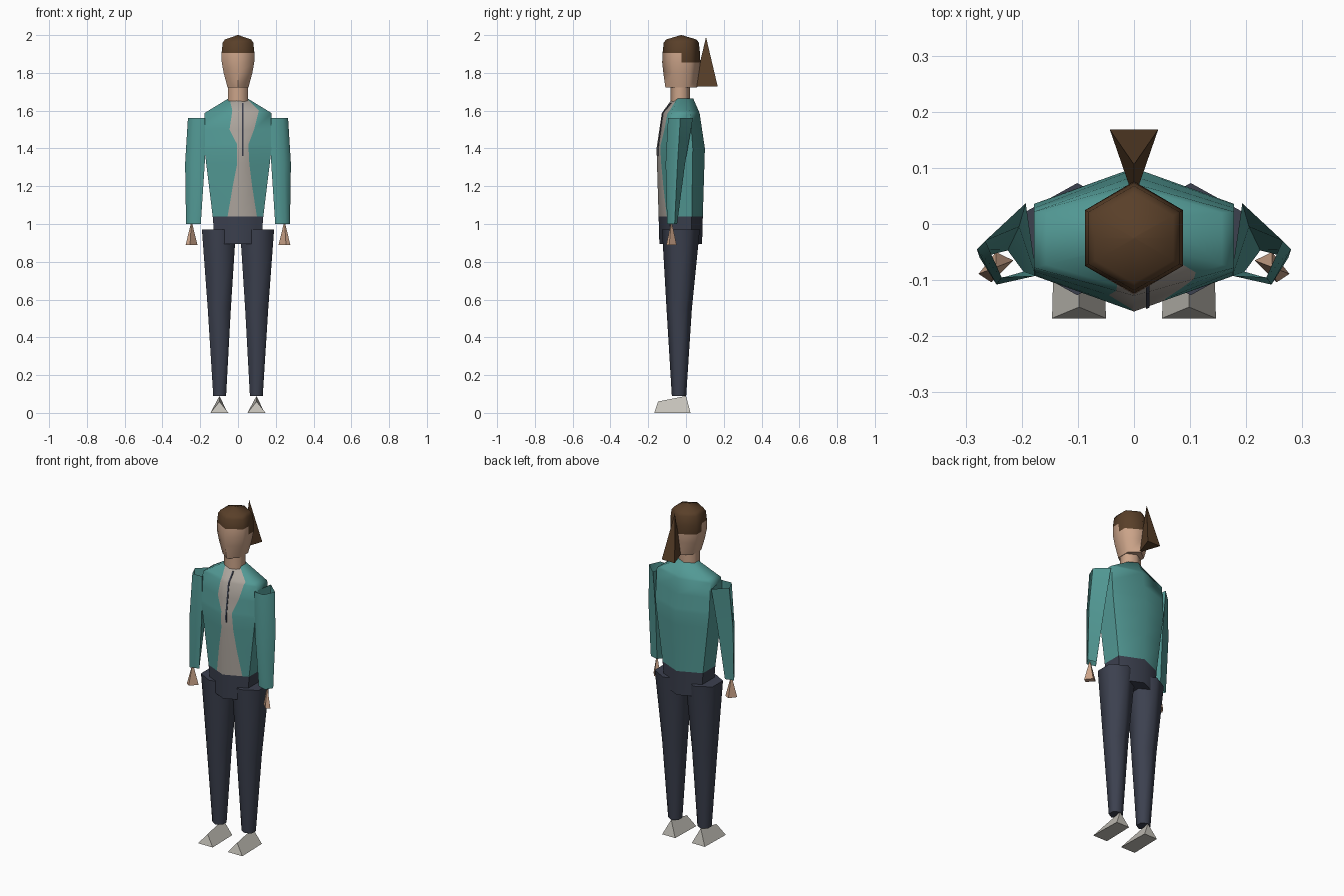
import bpy, bmesh
from math import sin, cos, radians
from mathutils import Vector

cube = bpy.data.objects.get("Cube")
if cube:
    bpy.data.objects.remove(cube, do_unlink=True)


def material(name, r, g, b):
    m = bpy.data.materials.new(name)
    m.use_nodes = True
    m.diffuse_color = (r, g, b, 1)
    m.node_tree.nodes["Principled BSDF"].inputs["Base Color"].default_value = (r, g, b, 1)
    return m


teal = material("teal jacket", 0.085, 0.32, 0.30)
grey = material("grey shirt", 0.42, 0.38, 0.34)
navy = material("navy trousers", 0.045, 0.052, 0.078)
skin = material("skin", 0.60, 0.37, 0.25)
brown = material("brown hair", 0.10, 0.05, 0.022)
white = material("pale shoes", 0.55, 0.53, 0.48)


def hexagon(z, w, d, cx, cy):
    """Six-sided ring with a point at the front; w is half width, d half depth."""
    angles = [radians(60 * k) for k in range(6)]
    return [Vector((cx + w / cos(radians(30)) * sin(a), cy - d * cos(a), z)) for a in angles]


def loft(name, rings, mats, rule=None, caps=True, smooth=65, split=None):
    """Skin a list of equal rings; rule(centre, segment) picks the material."""
    bm = bmesh.new()
    seg = bm.faces.layers.int.new("segment")
    loops = [[bm.verts.new(p) for p in ring] for ring in rings]
    n = len(loops[0])
    for a, b in zip(loops, loops[1:]):
        for i in range(n):
            j = (i + 1) % n
            bm.faces.new((a[i], a[j], b[j], b[i]))[seg] = i
    if caps:
        for loop in (loops[0], loops[-1]):
            bm.faces.new(loop)[seg] = n
    if split:
        geom = bm.verts[:] + bm.edges[:] + bm.faces[:]
        bmesh.ops.bisect_plane(bm, geom=geom, plane_co=split, plane_no=(0, 1, 0))
    bmesh.ops.remove_doubles(bm, verts=bm.verts, dist=0.0002)
    bmesh.ops.recalc_face_normals(bm, faces=bm.faces)
    if rule:
        for f in bm.faces:
            f.material_index = rule(f.calc_center_median(), f[seg])
    mesh = bpy.data.meshes.new(name)
    bm.to_mesh(mesh)
    bm.free()
    for m in mats:
        mesh.materials.append(m)
    obj = bpy.data.objects.new(name, mesh)
    bpy.context.collection.objects.link(obj)
    if smooth:
        bpy.ops.object.select_all(action="DESELECT")
        obj.select_set(True)
        bpy.context.view_layer.objects.active = obj
        bpy.ops.object.shade_smooth_by_angle(angle=radians(smooth))
    return obj


def sample(table, z):
    """Interpolate the rows of a table that is sorted by rising height."""
    for lo, hi in zip(table, table[1:]):
        if z <= hi[0]:
            t = (z - lo[0]) / (hi[0] - lo[0])
            return [a + (b - a) * t for a, b in zip(lo[1:], hi[1:])]
    return table[-1][1:]


# Torso: height, half width, half depth, centre y
body = [(0.895, 0.122, 0.113, -0.028), (1.04, 0.134, 0.117, -0.028),
        (1.4, 0.178, 0.128, -0.028), (1.587, 0.178, 0.10, -0.028),
        (1.665, 0.05, 0.055, -0.017)]
# Shirt opening: height, right edge, left edge
opening = [(0.895, -0.05, 0.09), (1.04, -0.055, 0.1), (1.2, -0.028, 0.075),
           (1.32, -0.004, 0.06), (1.42, -0.004, 0.055), (1.5, -0.045, 0.085),
           (1.6, -0.03, 0.11), (1.665, -0.045, 0.045)]


def front_point(x, z, out=0.0):
    w, d, cy = sample(body, z)
    return Vector((x, cy - d + abs(x) * d / (2 * w) - out, z))


def torso_ring(z):
    w, d, cy = sample(body, z)
    right, left = sample(opening, z)
    ring = hexagon(z, w, d, 0, cy)
    return [ring[0], front_point(left, z)] + ring[1:] + [front_point(right, z)]


def torso_colour(c, segment):
    if c.z < 1.04:
        return 2
    return 1 if segment in (0, 7) else 0


heights = sorted({row[0] for row in body + opening})
loft("torso", [torso_ring(z) for z in heights], (teal, grey, navy), torso_colour)

# Dark cord lying on the shirt
cord = []
for z in (1.36, 1.4, 1.5, 1.587, 1.64):
    cord.append([front_point(x, z, o) for x, o in
                 ((0.021, 0.003), (0.028, 0.003), (0.028, -0.002), (0.021, -0.002))])
loft("shirt_cord", cord, (navy,), smooth=None)

# Neck and head
loft("neck", [hexagon(z, 0.052, 0.052, 0, -0.03) for z in (1.63, 1.735)], (skin,))


def head_colour(c, segment):
    return int(c.z > 1.905 or (c.z > 1.855 and c.y > -0.02))


skull = [(1.722, 0.055, 0.084), (1.80, 0.076, 0.095), (1.855, 0.086, 0.101),
         (1.905, 0.087, 0.099), (1.96, 0.081, 0.093), (1.977, 0.07, 0.08),
         (2.0, 0.002, 0.002)]
loft("head", [hexagon(z, w, d, 0, -0.025) for z, w, d in skull], (skin, brown),
     head_colour, split=(0, -0.025, 0))

# Ponytail: a three-sided cone
tail = [Vector(p) for p in ((-0.043, 0.168, 1.727), (0.043, 0.168, 1.727), (0, 0.044, 1.727))]
tip = Vector((0, 0.106, 1.99))
loft("ponytail", [tail, [tip.lerp(p, 0.005) for p in tail]], (brown,), smooth=None)

# Limbs, mirrored left and right
for side, s in (("left", 1), ("right", -1)):
    leg = [(0.09, 0.034, 0.038, 0.097, -0.037), (0.55, 0.061, 0.067, 0.099, -0.036),
           (0.97, 0.09, 0.1, 0.101, -0.027)]
    loft(side + "_leg", [hexagon(z, w, d, s * x, y) for z, w, d, x, y in leg], (navy,))

    # Shoe: triangular wedge from heel to toe
    shoe = []
    for base_y, top_y, top_z, w in ((0.024, 0.0, 0.09, 0.043), (-0.168, -0.148, 0.06, 0.048)):
        x = s * 0.098
        shoe.append([Vector((x - w, base_y, 0)), Vector((x + w, base_y, 0)),
                     Vector((x, top_y, top_z))])
    loft(side + "_shoe", shoe, (white,), smooth=None)

    # Sleeve: open four-sided tube
    sleeve = [(1.0, ((0.225, -0.047), (0.275, -0.06), (0.25, -0.1), (0.197, -0.085))),
              (1.32, ((0.205, -0.005), (0.28, -0.045), (0.245, -0.108), (0.176, -0.092))),
              (1.562, ((0.193, 0.037), (0.265, -0.03), (0.236, -0.095), (0.174, -0.092)))]
    loft(side + "_sleeve", [[Vector((s * x, y, z)) for x, y in ring] for z, ring in sleeve],
         (teal,), caps=False, smooth=80)

    # Hand: narrow at the wrist, flaring to the fingertips
    hand = []
    for z, k in ((1.005, 0.1), (0.89, 1.0)):
        hand.append([Vector((s * (0.246 + x * k), -0.077 + y * k, z)) for x, y in
                     ((-0.031, 0.012), (0.0, 0.027), (0.031, -0.012), (0.008, -0.027))])
    loft(side + "_hand", hand, (skin,), smooth=None)
